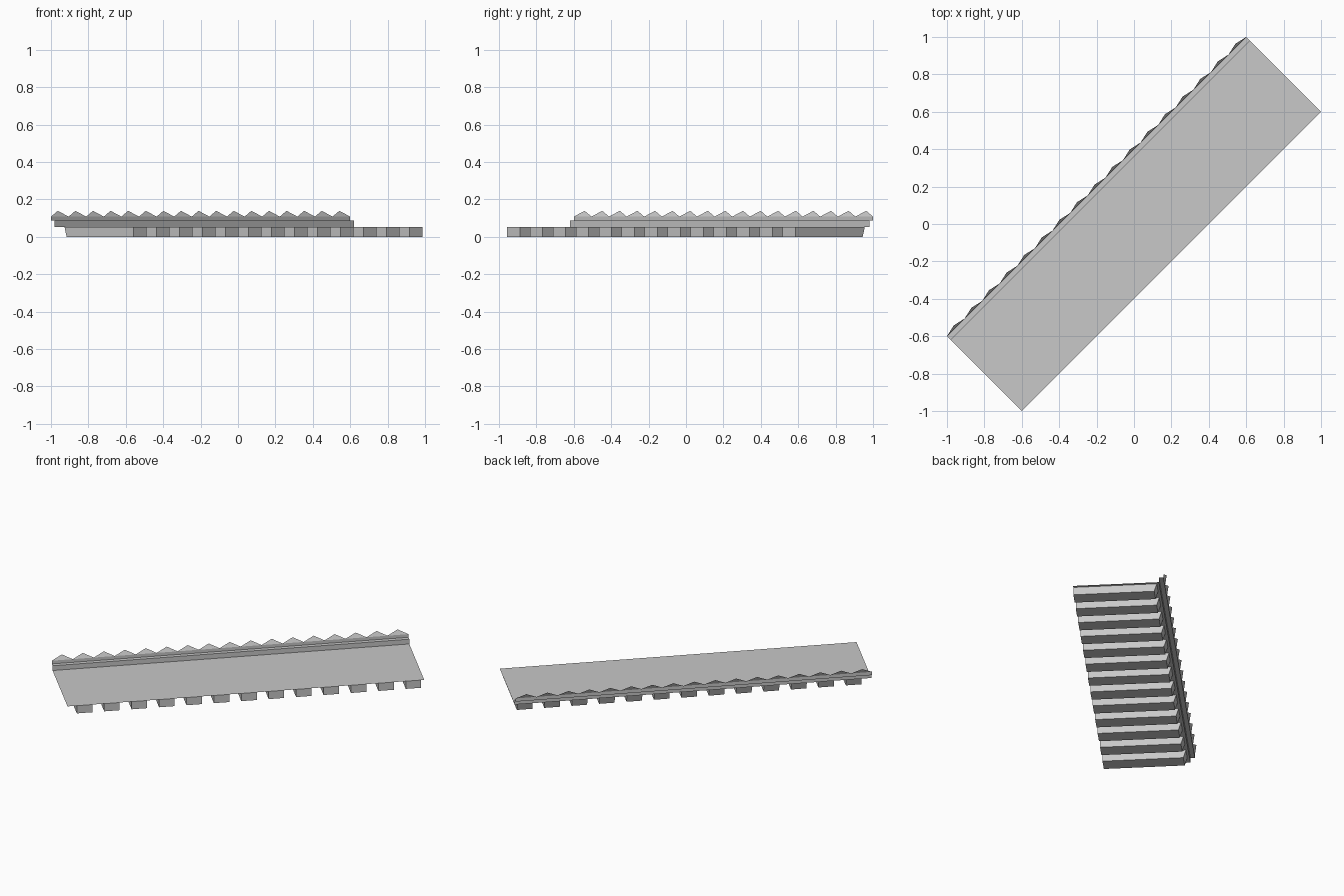
import bpy
import bmesh
import math

if "Cube" in bpy.data.objects:
    bpy.data.objects.remove(bpy.data.objects["Cube"], do_unlink=True)

# Single stone colour
stone = bpy.data.materials.new("light_grey_stone")
stone.use_nodes = True
colour = (0.58, 0.58, 0.58, 1)
stone.diffuse_color = colour
stone.node_tree.nodes["Principled BSDF"].inputs["Base Color"].default_value = colour

# Local x runs along the strip, local y across it; the whole strip sits diagonally
HALF_LENGTH = 1.131
FRONT = -0.283
FACE = 0.255
LIP = 0.283
SLAB_Z, SHELF_Z, VALLEY_Z, PEAK_Z = 0.053, 0.086, 0.108, 0.139


def make_object(name, bm):
    mesh = bpy.data.meshes.new(name)
    bm.to_mesh(mesh)
    bm.free()
    mesh.materials.append(stone)
    obj = bpy.data.objects.new(name, mesh)
    obj.rotation_euler.z = math.radians(45)
    bpy.context.collection.objects.link(obj)
    return obj


def sweep(bm, profile, x0, x1, capped=False):
    """Extrude a (y, z) profile along x, as an open sheet or a capped solid."""
    a = [bm.verts.new((x0, y, z)) for y, z in profile]
    b = [bm.verts.new((x1, y, z)) for y, z in profile]
    count = len(profile)
    for i in range(count if capped else count - 1):
        j = (i + 1) % count
        bm.faces.new((a[i], b[i], b[j], a[j]))
    if capped:
        bm.faces.new(a)
        bm.faces.new(b[::-1])


# Thin slab with stepped cornice behind it
bm = bmesh.new()
sweep(bm, [(FRONT, SLAB_Z), (FACE, SLAB_Z), (FACE, SHELF_Z),
           (LIP, SHELF_Z), (LIP, VALLEY_Z)], -HALF_LENGTH, HALF_LENGTH)
make_object("slab_and_cornice", bm)

# Row of pointed teeth leaning outwards on the lip
bm = bmesh.new()
TEETH = 17
pitch = 2 * HALF_LENGTH / TEETH
valleys = [bm.verts.new((-HALF_LENGTH + i * pitch, LIP, VALLEY_Z))
           for i in range(TEETH + 1)]
for left, right in zip(valleys, valleys[1:]):
    peak = bm.verts.new((left.co.x + pitch / 2, LIP + 0.015, PEAK_Z))
    bm.faces.new((left, right, peak))
make_object("pointed_teeth", bm)

# Bars under the slab, with sloped back ends
bm = bmesh.new()
BARS, BAR_WIDTH = 13, 0.098
START, END = -1.072, 1.112
step = (END - START - BAR_WIDTH) / (BARS - 1)
for i in range(BARS):
    x = START + i * step
    sweep(bm, [(FRONT, 0), (0.224, 0), (0.24, SLAB_Z), (FRONT, SLAB_Z)],
          x, x + BAR_WIDTH, capped=True)
bmesh.ops.recalc_face_normals(bm, faces=bm.faces)
make_object("support_bars", bm)
